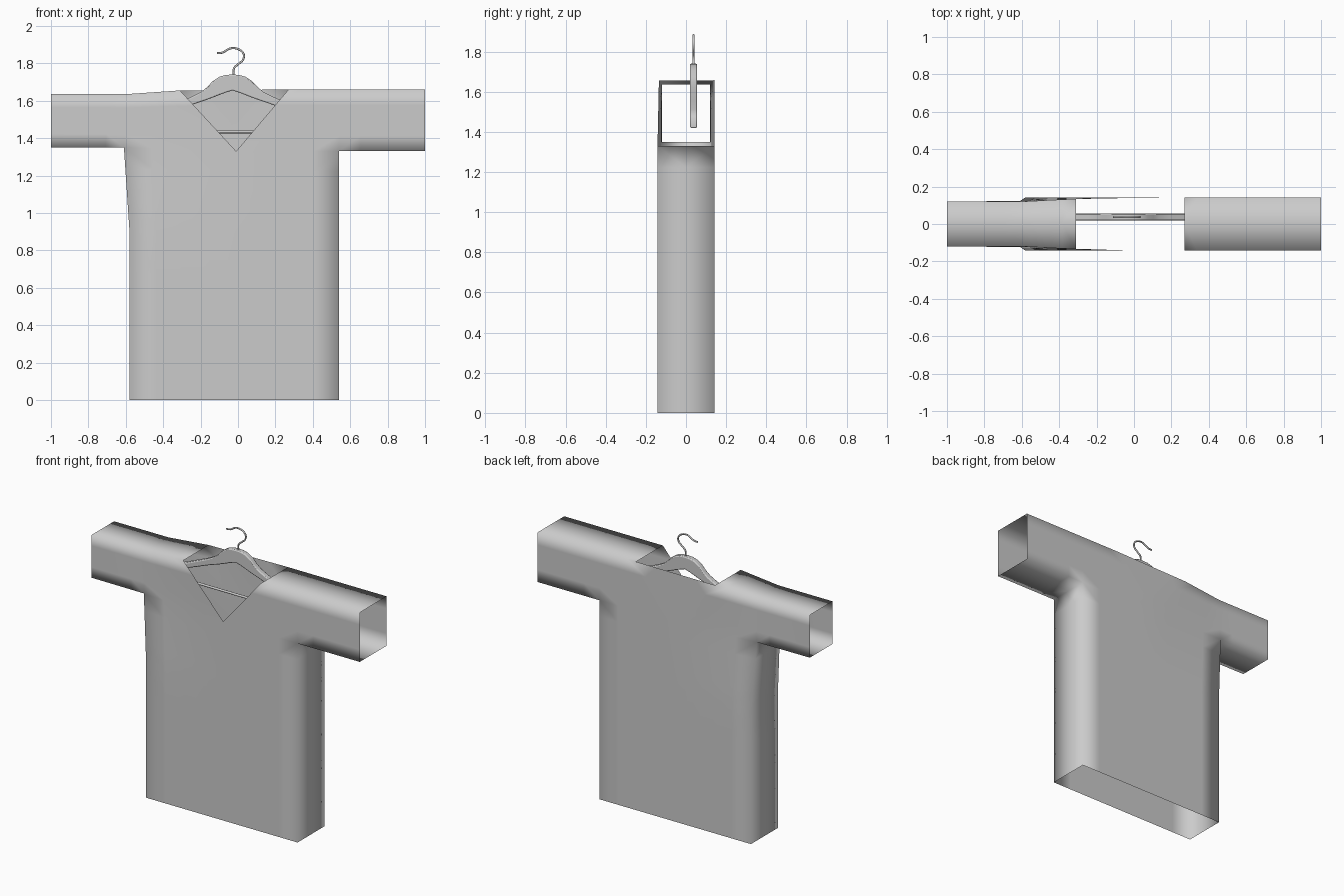
import bpy, bmesh

if "Cube" in bpy.data.objects:
    bpy.data.objects.remove(bpy.data.objects["Cube"])

CX, HY = -0.03, 0.0375          # hanger centre in x and y


def finish(name, bm):
    bmesh.ops.recalc_face_normals(bm, faces=bm.faces)
    me = bpy.data.meshes.new(name)
    bm.to_mesh(me)
    bm.free()
    ob = bpy.data.objects.new(name, me)
    bpy.context.collection.objects.link(ob)
    return ob


def shade(ob, angle=None):
    bpy.ops.object.select_all(action='DESELECT')
    ob.select_set(True)
    bpy.context.view_layer.objects.active = ob
    if angle is None:
        bpy.ops.object.shade_smooth()
    else:
        bpy.ops.object.shade_smooth_by_angle(angle=angle)


# Shirt: open single-sheet shell; outline points are (x, z, half depth)
P = dict(
    a=(-1, 1.635, .12), b=(-1, 1.35, .12), c=(-.61, 1.35, .123),
    d=(-.58, .9, .142), e=(-.58, 0, .142), f=(.54, 0, .142),
    g=(.54, .9, .142), h=(.54, 1.33, .142), i=(1, 1.33, .142),
    j=(1, 1.66, .142), k=(.54, 1.66, .142), l=(.27, 1.66, .142),
    v=(-.01, 1.33, .142), m=(-.31, 1.655, .135), n=(-.6, 1.635, .12),
    p=(-.01, .9, .142), q=(-.01, 0, .142))
panels = ["abcn", "ncvm", "vhkl", "hijk", "cdpv", "pghv", "deqp", "qfgp"]
seams = ["anm", "bcde", "fghi", "lkj"]      # edges joined by side strips

bm = bmesh.new()
V = {(key, s): bm.verts.new((x, s * d, z))
     for key, (x, z, d) in P.items() for s in (-1, 1)}
for key in set("".join(seams)):
    x, z, d = P[key]
    V[key, 0] = bm.verts.new((x, 0, z))
for s in (-1, 1):
    for panel in panels:
        bm.faces.new([V[key, s] for key in panel])
bm.faces.new([V[key, 1] for key in "vlm"])  # back closes the V neck
for chain in seams:
    for a, b in zip(chain, chain[1:]):
        for s in (-1, 1):
            bm.faces.new([V[a, 0], V[b, 0], V[b, s], V[a, s]])
along = [e for e in bm.edges
         if (abs(e.verts[0].co.y) < .01) == (abs(e.verts[1].co.y) < .01)]
bmesh.ops.subdivide_edges(bm, edges=along, cuts=3, use_grid_fill=True)
shade(finish("shirt", bm))

# Hanger arms: (offset from centre, top z, bottom z), mirrored
half = [(0, 1.74, 1.655), (.035, 1.738, 1.644), (.07, 1.728, 1.631),
        (.105, 1.705, 1.617), (.135, 1.673, 1.606), (.165, 1.648, 1.596),
        (.22, 1.62, 1.577), (.36, 1.56, 1.522), (.48, 1.512, 1.46),
        (.515, 1.49, 1.425), (.53, 1.465, 1.418)]
sections = [(-x, t, b) for x, t, b in half[:0:-1]] + half
bm = bmesh.new()
rings = [[bm.verts.new((CX + x, HY + y, z))
          for y, z in ((-.018, b), (.018, b), (.018, t), (-.018, t))]
         for x, t, b in sections]
for r0, r1 in zip(rings, rings[1:]):
    for i in range(4):
        j = (i + 1) % 4
        bm.faces.new([r0[i], r0[j], r1[j], r1[i]])
bm.faces.new(rings[0])
bm.faces.new(rings[-1])
arms = finish("hanger_arms", bm)
bev = arms.modifiers.new("rounded_edges", 'BEVEL')
bev.width, bev.segments, bev.limit_method = .006, 2, 'ANGLE'
bev.angle_limit = 1.0
shade(arms, .6)


def wire(name, pts, radius):
    cu = bpy.data.curves.new(name, 'CURVE')
    cu.dimensions = '3D'
    cu.bevel_depth, cu.bevel_resolution = radius, 2
    cu.resolution_u, cu.use_fill_caps = 6, True
    sp = cu.splines.new('BEZIER')
    sp.bezier_points.add(len(pts) - 1)
    for bp, (x, z) in zip(sp.bezier_points, pts):
        bp.co = (x, HY, z)
        bp.handle_left_type = bp.handle_right_type = 'AUTO'
    ob = bpy.data.objects.new(name, cu)
    bpy.context.collection.objects.link(ob)


# Trouser bar and metal hook
wire("hanger_bar", [(CX - .515, 1.434), (CX + .515, 1.434)], .008)
wire("hanger_hook", [(-.022, 1.73), (-.022, 1.772), (.003, 1.797),
                     (.027, 1.82), (.03, 1.85), (.003, 1.875),
                     (-.04, 1.88), (-.085, 1.857), (-.113, 1.854)], .0055)
